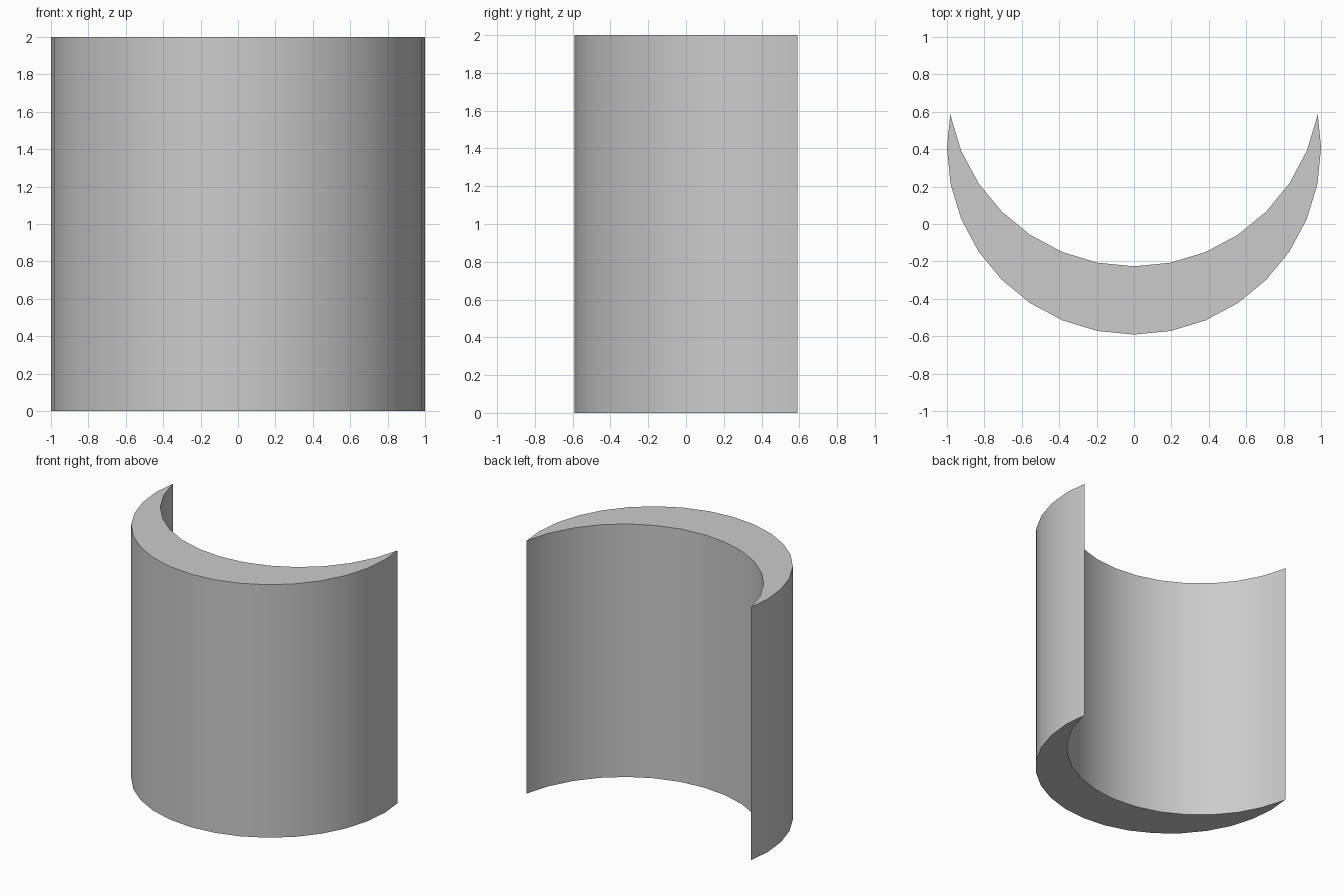
import bpy, bmesh
from math import sin, cos, radians

if "Cube" in bpy.data.objects:
    bpy.data.objects.remove(bpy.data.objects["Cube"])

STEP = radians(360 / 32)            # both arcs come from 32-sided circles
SHIFT = 0.365                       # distance between the two circle centres
TIP_Y = (1 + SHIFT / 2) / 2
OUTER_Y = TIP_Y - SHIFT / 2         # centre of outer circle
INNER_Y = TIP_Y + SHIFT / 2         # centre of the circle cut away
TIP_X = 1 - (1 - cos(STEP)) * (SHIFT / 2) / sin(STEP)
HEIGHT = 2.0


def arc(centre_y, n):
    """Points of a unit circle, left to right through its lowest point."""
    return [(sin(k * STEP), centre_y - cos(k * STEP)) for k in range(-n, n + 1)]


# Crescent outline: outer arc, right tip, inner arc back, left tip
outline = arc(OUTER_Y, 8) + [(TIP_X, TIP_Y)] + arc(INNER_Y, 7)[::-1] + [(-TIP_X, TIP_Y)]

# Extrude the outline upwards
bm = bmesh.new()
base = bm.faces.new([bm.verts.new((x, y, 0)) for x, y in outline])
ext = bmesh.ops.extrude_face_region(bm, geom=[base], use_keep_orig=True)
top = [v for v in ext["geom"] if isinstance(v, bmesh.types.BMVert)]
bmesh.ops.translate(bm, verts=top, vec=(0, 0, HEIGHT))
bmesh.ops.recalc_face_normals(bm, faces=bm.faces[:])

mesh = bpy.data.meshes.new("crescent_column")
bm.to_mesh(mesh)
bm.free()
column = bpy.data.objects.new("crescent_column", mesh)
bpy.context.collection.objects.link(column)

# Smooth curved walls, sharp rims and tips
bpy.context.view_layer.objects.active = column
column.select_set(True)
bpy.ops.object.shade_smooth_by_angle(angle=radians(30))
